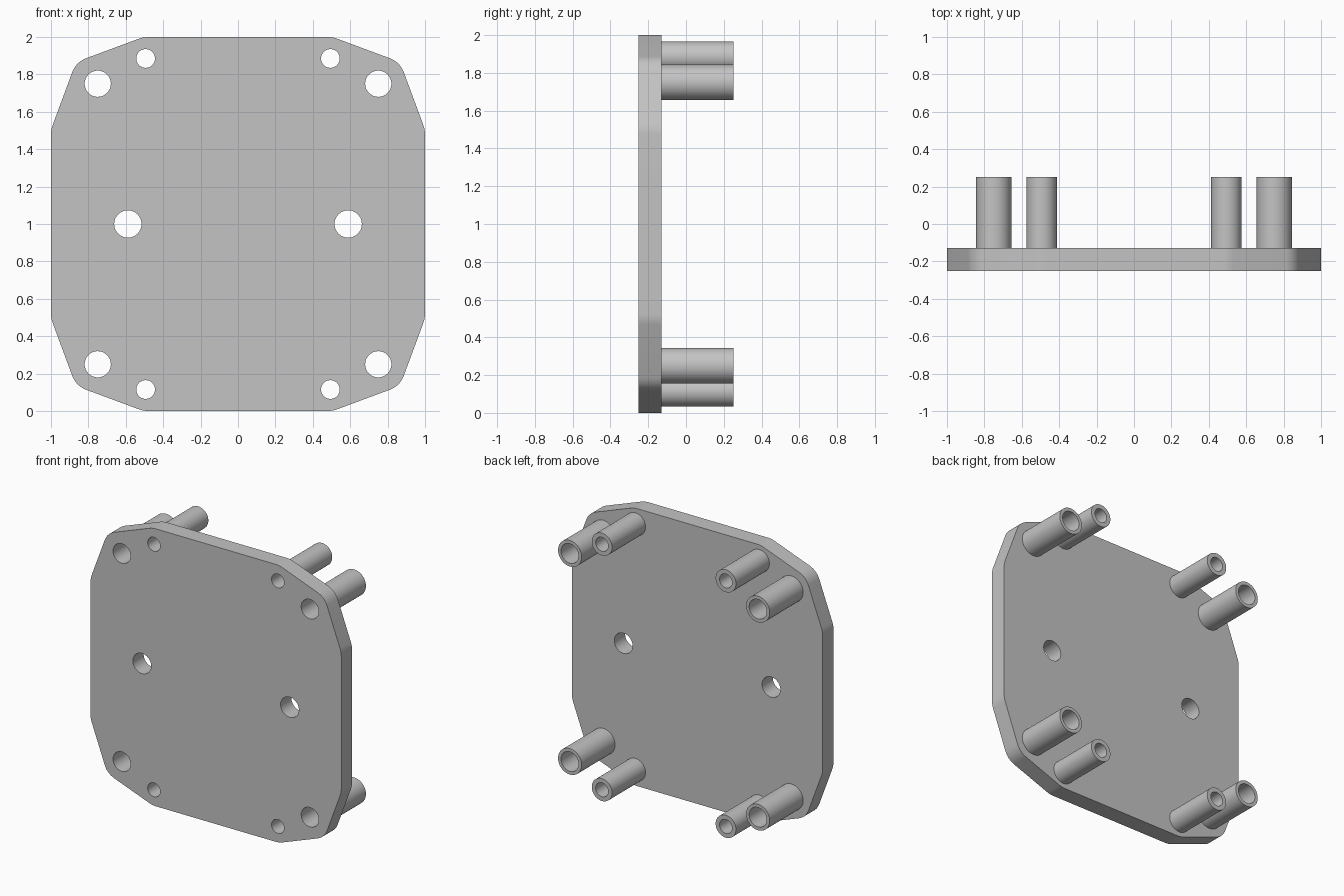
import bpy, bmesh
from math import cos, sin, pi, radians
from mathutils import Vector

if "Cube" in bpy.data.objects:
    bpy.data.objects.remove(bpy.data.objects["Cube"], do_unlink=True)

FRONT, PLATE_BACK, TUBE_BACK = -0.252, -0.129, 0.252

grey = bpy.data.materials.new("light grey")
grey.use_nodes = True
colour = (0.55, 0.55, 0.55, 1)
grey.diffuse_color = colour
grey.node_tree.nodes["Principled BSDF"].inputs["Base Color"].default_value = colour


def circle(x, z, r, n=48):
    return [(x + r * cos(2 * pi * i / n), z + r * sin(2 * pi * i / n)) for i in range(n)]


def fillet(corners, steps=8):
    """Round each (x, z, tangent length) corner of a closed outline."""
    out = []
    for i, (x, z, t) in enumerate(corners):
        p = Vector((x, z))
        a = p + (Vector(corners[i - 1][:2]) - p).normalized() * t
        b = p + (Vector(corners[(i + 1) % len(corners)][:2]) - p).normalized() * t
        for k in range(steps + 1):
            s = k / steps
            out.append(tuple(a * (1 - s) ** 2 + p * 2 * s * (1 - s) + b * s ** 2))
    return out


def extrude_profile(name, loops, y0, y1):
    """Fill nested outlines in the xz plane and extrude them from y0 to y1."""
    curve = bpy.data.curves.new(name, 'CURVE')
    curve.dimensions = '2D'
    curve.fill_mode = 'BOTH'
    curve.extrude = (y1 - y0) / 2
    for loop in loops:
        spline = curve.splines.new('POLY')
        spline.points.add(len(loop) - 1)
        for point, (x, z) in zip(spline.points, loop):
            point.co = (x, z, 0, 1)
        spline.use_cyclic_u = True
    ob = bpy.data.objects.new(name, curve)
    bpy.context.collection.objects.link(ob)
    ob.rotation_euler.x = pi / 2
    ob.location = (0, (y0 + y1) / 2, 1)
    bpy.ops.object.select_all(action='DESELECT')
    ob.select_set(True)
    bpy.context.view_layer.objects.active = ob
    bpy.ops.object.convert(target='MESH')
    ob = bpy.context.object
    # Weld caps to walls
    bm = bmesh.new()
    bm.from_mesh(ob.data)
    bmesh.ops.remove_doubles(bm, verts=bm.verts, dist=0.0001)
    bmesh.ops.recalc_face_normals(bm, faces=bm.faces)
    bm.to_mesh(ob.data)
    bm.free()
    ob.data.materials.clear()
    ob.data.materials.append(grey)
    bpy.ops.object.shade_smooth_by_angle(angle=radians(30))
    return ob


# Standoff tubes: x and z offset from the centre, bore and outer radius
tubes = {"large": (0.75, 0.75, 0.07, 0.094), "small": (0.494, 0.885, 0.05, 0.081)}
corners = [(sx, sz) for sz in (1, -1) for sx in (1, -1)]

# Plate outline with rounded chamfered corners
quarter = [(1, 0.505, 0.03), (0.866, 0.866, 0.06), (0.505, 1, 0.03)]
outline = []
for sx, sz in ((1, 1), (-1, 1), (-1, -1), (1, -1)):
    part = [(sx * x, sz * z, t) for x, z, t in quarter]
    outline += part if sx * sz > 0 else part[::-1]

# Plate with two middle holes and a bore for every tube
holes = [circle(sx * 0.589, 0, 0.073) for sx in (1, -1)]
for x, z, bore, outer in tubes.values():
    holes += [circle(sx * x, sz * z, bore) for sx, sz in corners]
extrude_profile("plate", [fillet(outline)] + holes, FRONT, PLATE_BACK)

# Tubes on the back of the plate
for size, (x, z, bore, outer) in tubes.items():
    for sx, sz in corners:
        name = f"{size}_tube_{'upper' if sz > 0 else 'lower'}_{'left' if sx > 0 else 'right'}"
        extrude_profile(name, [circle(sx * x, sz * z, outer), circle(sx * x, sz * z, bore)],
                        PLATE_BACK, TUBE_BACK)
